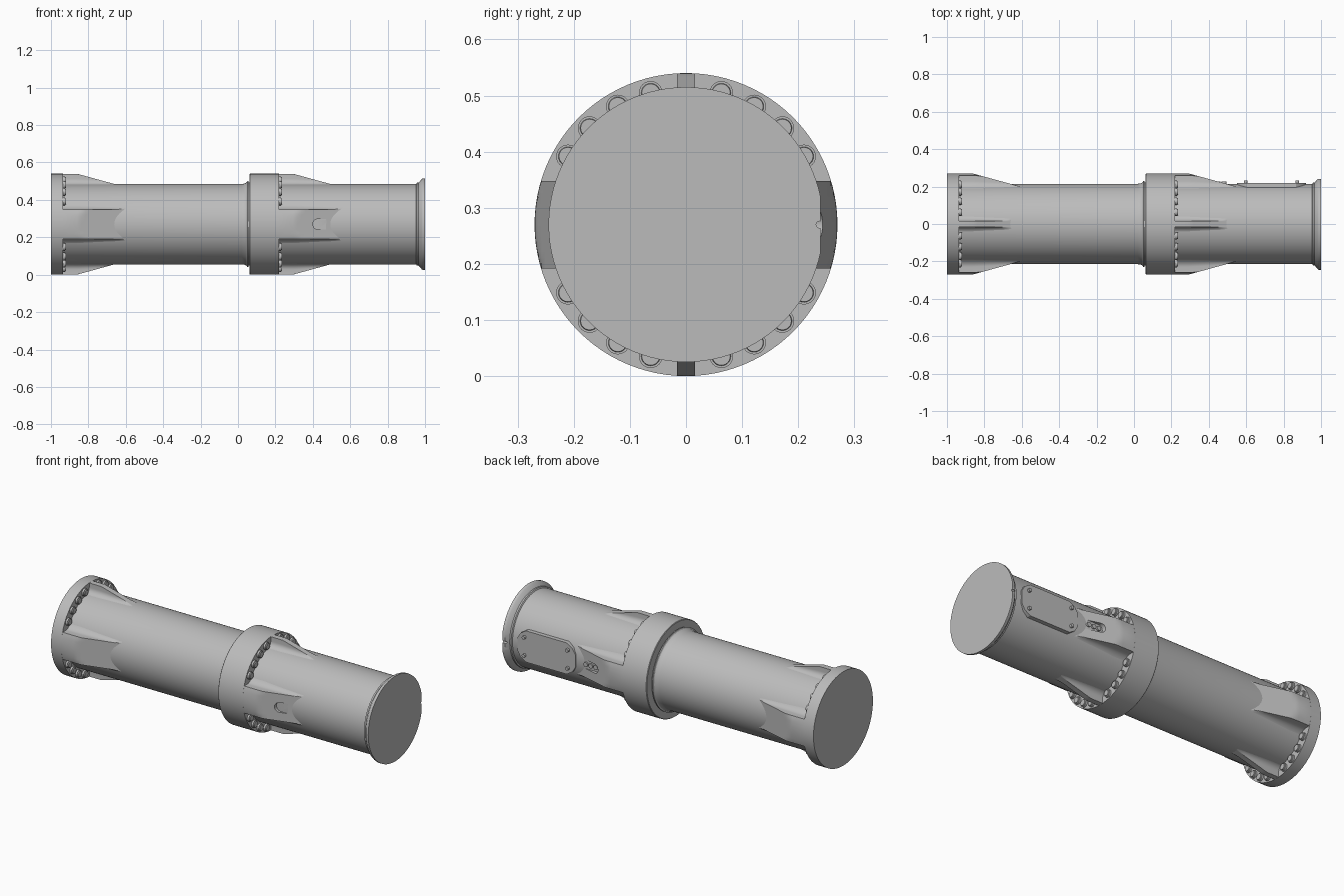
import bpy, bmesh, math
from mathutils import Vector

cube = bpy.data.objects.get("Cube")
if cube:
    bpy.data.objects.remove(cube, do_unlink=True)

AXIS_Z, TUBE_R, RIM_R = 0.27, 0.215, 0.27

metal = bpy.data.materials.new("grey_metal")
metal.use_nodes = True
metal.diffuse_color = (0.5, 0.5, 0.5, 1)
metal.node_tree.nodes["Principled BSDF"].inputs["Base Color"].default_value = (0.5, 0.5, 0.5, 1)


def finish(name, bm):
    bmesh.ops.recalc_face_normals(bm, faces=bm.faces)
    mesh = bpy.data.meshes.new(name)
    bm.to_mesh(mesh)
    bm.free()
    mesh.materials.append(metal)
    obj = bpy.data.objects.new(name, mesh)
    bpy.context.collection.objects.link(obj)
    smooth(obj)
    return obj


def activate(obj):
    bpy.ops.object.select_all(action='DESELECT')
    obj.select_set(True)
    bpy.context.view_layer.objects.active = obj


def smooth(obj):
    activate(obj)
    bpy.ops.object.shade_smooth_by_angle(angle=math.radians(30))


def loft(name, rings):
    """Closed skin through equal rings of points, capped at both ends."""
    bm = bmesh.new()
    rows = [[bm.verts.new(p) for p in ring] for ring in rings]
    n = len(rows[0])
    for a, b in zip(rows, rows[1:]):
        for i in range(n):
            j = (i + 1) % n
            bm.faces.new((a[i], a[j], b[j], b[i]))
    bm.faces.new(rows[0])
    bm.faces.new(rows[-1])
    return finish(name, bm)


def around(x, h, t, angle):
    """Point at height h and sideways offset t, turned about the long axis."""
    s, c = math.sin(angle), math.cos(angle)
    return Vector((x, h * s + t * c, AXIS_Z + h * c - t * s))


def lathe(name, profile, y=0, z=AXIS_Z, n=96):
    turns = [2 * math.pi * i / n for i in range(n)]
    return loft(name, [[(x, y + r * math.sin(a), z + r * math.cos(a)) for a in turns]
                       for x, r in profile])


def side_prism(name, outline, y0, y1):
    return loft(name, [[(x, y, AXIS_Z + z) for x, z in outline] for y in (y0, y1)])


def stadium(x0, x1, r, n=12):
    pts = []
    for cx, start in ((x1 - r, -90), (x0 + r, 90)):
        for i in range(n + 1):
            a = math.radians(start + 180 * i / n)
            pts.append((cx + r * math.cos(a), r * math.sin(a)))
    return pts


def disc(x, z, r, n=20):
    return [(x + r * math.cos(2 * math.pi * i / n), z + r * math.sin(2 * math.pi * i / n))
            for i in range(n)]


def cut(obj, cutter):
    mod = obj.modifiers.new("cut", 'BOOLEAN')
    mod.operation, mod.object, mod.solver = 'DIFFERENCE', cutter, 'EXACT'
    activate(obj)
    bpy.ops.object.modifier_apply(modifier=mod.name)
    bpy.data.objects.remove(cutter, do_unlink=True)
    smooth(obj)


def rib(name, x0, angle, w):
    """Buttress behind a flange: level, then a flat ramp down, filleted at its foot."""
    flat_end = x0 + 0.075
    end = flat_end + 0.27
    stations = [x0 - 0.005, flat_end] + [flat_end + (end - flat_end) * k / 12 for k in range(1, 13)]
    rings = []
    for x in stations:
        ramp = RIM_R - 0.0005 - max(0, x - flat_end) * 0.275
        fade = 1 - 0.5 * max(0, x - flat_end) / (end - flat_end)
        foot = 0.03 * fade
        half = []
        # Outer face from the middle to the edge
        for k in range(9):
            t = w * k / 8
            half.append((t, min(math.sqrt(RIM_R ** 2 - t * t) - 0.0005, ramp)))
        # Concave fillet from the wall onto the tube
        for k in range(7):
            q = k / 6 * math.pi / 2
            t = w + foot * (1 - math.cos(q))
            skin = math.sqrt(TUBE_R ** 2 - t * t) - 0.001
            half.append((t, min(skin + foot * (1 - math.sin(q)), half[8][1])))
        half.append((w + foot, 0.15))
        ring = [(-t, h) for t, h in reversed(half[1:])] + half
        rings.append([around(x, h, t, angle) for t, h in ring])
    return loft(name, rings)


# Main tube with flared front lip
tube = lathe("main_tube", [(-0.99, TUBE_R), (0.02, TUBE_R), (0.035, 0.217), (0.046, 0.223),
                           (0.05, 0.23), (0.056, 0.23), (0.056, 0.222), (0.08, 0.222),
                           (0.08, TUBE_R), (0.953, TUBE_R), (0.957, 0.222), (0.966, 0.222),
                           (0.984, 0.243), (0.988, 0.245), (1.0, 0.245)])
# Flat and notch on the lip
cut(tube, side_prism("lip_flat_cutter", [(0.95, -0.1), (1.1, -0.1), (1.1, 0.1), (0.95, 0.1)], 0.24, 0.3))
cut(tube, lathe("lip_notch_cutter", [(0.97, 0.006), (1.1, 0.006)], y=0.238, n=16))

# Rear flange and middle collar
lathe("rear_flange", [(-1.0, RIM_R), (-0.935, RIM_R)])
lathe("middle_collar", [(0.062, 0.267), (0.065, RIM_R), (0.22, RIM_R)])

# Ribs and bolts behind each flange
for label, face in (("rear", -0.935), ("middle", 0.22)):
    for side, deg, w in (("top", 0, 0.016), ("back", 90, 0.078),
                         ("bottom", 180, 0.016), ("front", 270, 0.078)):
        part = rib(f"{label}_{side}_rib", face, math.radians(deg), w)
        if label == "middle" and side == "front":
            cut(part, side_prism("front_slot_cutter", stadium(0.40, 0.62, 0.028), -0.3, -0.221))
        if label == "middle" and side == "back":
            cut(part, side_prism("socket_cutter", stadium(0.39, 0.51, 0.026), 0.217, 0.3))
    for deg in (15, 30, 45, 60):
        for a in (deg, -deg, 180 - deg, 180 + deg):
            p = around(face, 0.243, 0, math.radians(a))
            lathe(f"{label}_bolt", [(face - 0.005, 0.021), (face + 0.011, 0.021),
                                    (face + 0.011, 0.017), (face + 0.016, 0.016)],
                  y=p.y, z=p.z, n=24)

# Socket pins on the back rib
for i in range(3):
    side_prism("socket_pin", disc(0.418 + 0.032 * i, 0, 0.013), 0.19, 0.226)

# Back access plate with chamfered corners and four screws
cx, hx, hz, ch = 0.735, 0.185, 0.09, 0.055
corner = [(hx, hz - ch), (hx - 0.02, hz - 0.022), (hx - ch, hz)]
outline = corner + [(-x, z) for x, z in reversed(corner)]
outline += [(-x, -z) for x, z in outline]
side_prism("access_plate", [(cx + x, z) for x, z in outline], 0.16, 0.219)
for sx in (-1, 1):
    for sz in (-1, 1):
        side_prism("plate_screw", disc(cx + sx * 0.138, sz * 0.052, 0.01), 0.2, 0.232)
